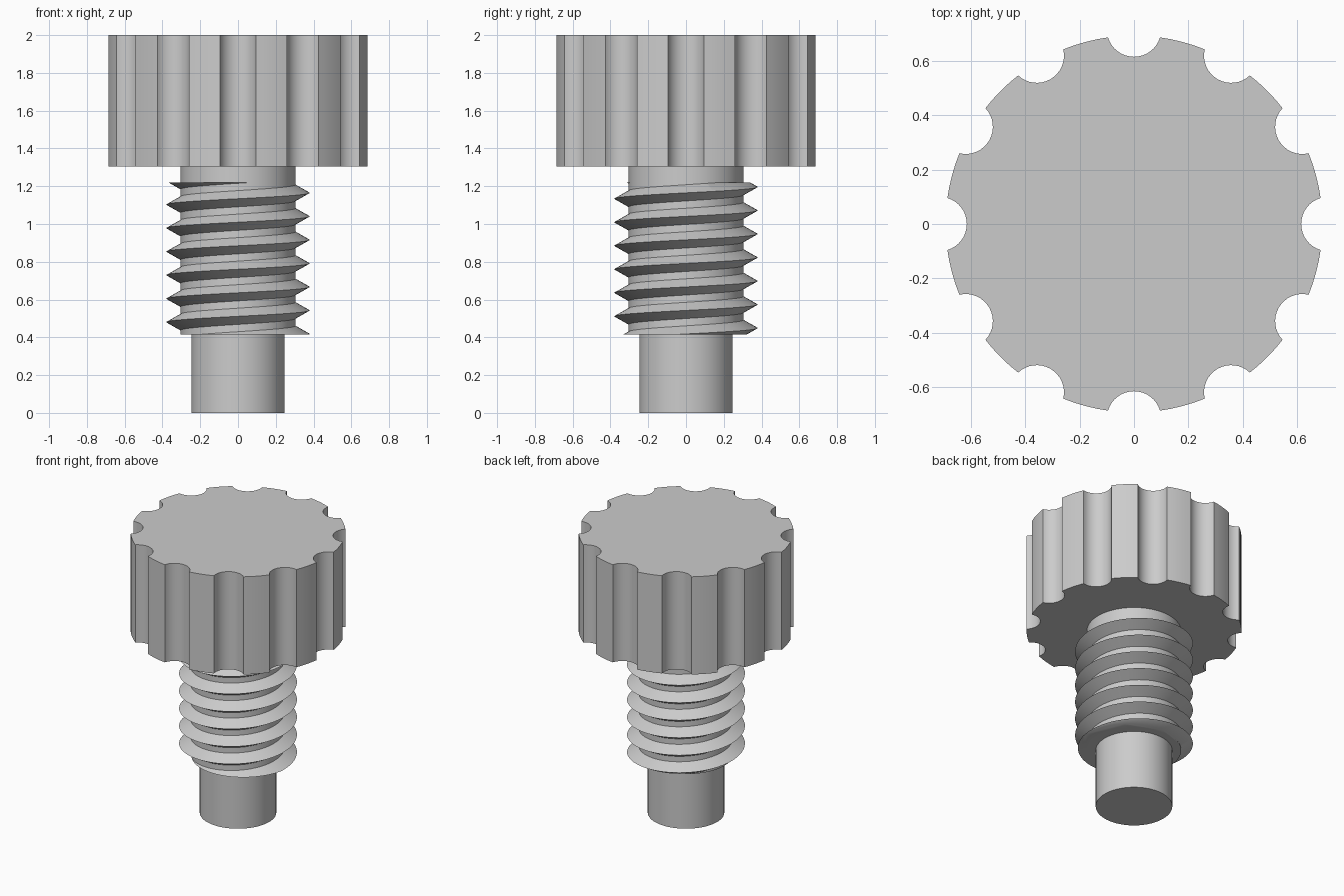
import bpy, bmesh
from math import sin, cos, acos, pi, tau, radians

cube = bpy.data.objects.get("Cube")
if cube:
    bpy.data.objects.remove(cube)

GREY = (0.6, 0.6, 0.6, 1)
grey = bpy.data.materials.new("grey")
grey.use_nodes = True
grey.diffuse_color = GREY
grey.node_tree.nodes["Principled BSDF"].inputs["Base Color"].default_value = GREY


def finish(name, bm):
    """Turn a bmesh into a smooth, sharp-edged object."""
    bmesh.ops.recalc_face_normals(bm, faces=bm.faces)
    mesh = bpy.data.meshes.new(name)
    bm.to_mesh(mesh)
    bm.free()
    mesh.materials.append(grey)
    obj = bpy.data.objects.new(name, mesh)
    bpy.context.collection.objects.link(obj)
    bpy.ops.object.select_all(action='DESELECT')
    obj.select_set(True)
    bpy.context.view_layer.objects.active = obj
    bpy.ops.object.shade_smooth_by_angle(angle=radians(30))


def prism(name, outline, bottom, top):
    """Extrude a flat outline between two heights."""
    bm = bmesh.new()
    face = bm.faces.new([bm.verts.new((x, y, bottom)) for x, y in outline])
    new = bmesh.ops.extrude_face_region(bm, geom=[face], use_keep_orig=True)["geom"]
    verts = [v for v in new if isinstance(v, bmesh.types.BMVert)]
    bmesh.ops.translate(bm, verts=verts, vec=(0, 0, top - bottom))
    finish(name, bm)


def circle(radius, count=64):
    return [(radius * cos(tau * i / count), radius * sin(tau * i / count))
            for i in range(count)]


# Knob outline: a circle with round finger grooves
KNOB_R, GROOVE_D, GROOVE_R, GROOVES = 0.693, 0.715, 0.1, 12
half = acos((KNOB_R**2 + GROOVE_D**2 - GROOVE_R**2) / (2 * KNOB_R * GROOVE_D))
swing = acos((GROOVE_D - KNOB_R * cos(half)) / GROOVE_R)
outline = []
for g in range(GROOVES):
    a = tau * g / GROOVES
    for i in range(17):
        t = a + pi + swing * (1 - i / 8)
        outline.append((GROOVE_D * cos(a) + GROOVE_R * cos(t),
                        GROOVE_D * sin(a) + GROOVE_R * sin(t)))
    land = tau / GROOVES - 2 * half
    for i in range(1, 4):
        t = a + half + land * i / 4
        outline.append((KNOB_R * cos(t), KNOB_R * sin(t)))

prism("knob", outline, 1.305, 2)
prism("threaded_core", circle(0.304), 0.415, 1.305)
prism("plain_tip", circle(0.247), 0, 0.415)

# Thread: a triangular section swept up a helix, then cut flat at both ends
PITCH, STEPS, TURNS = 0.1245, 64, 9
SECTION = [(0.295, -0.048), (0.38, 0), (0.295, 0.048)]
bm = bmesh.new()
rings = []
for i in range(STEPS * TURNS + 1):
    a = tau * i / STEPS
    z = 0.418 + PITCH * (i / STEPS - 1)
    rings.append([bm.verts.new((r * cos(a), r * sin(a), z + dz)) for r, dz in SECTION])
for low, high in zip(rings, rings[1:]):
    for k in range(3):
        n = (k + 1) % 3
        bm.faces.new((low[k], low[n], high[n], high[k]))
bm.faces.new(rings[0])
bm.faces.new(rings[-1])
for height, direction in ((0.415, -1), (1.22, 1)):
    cut = bmesh.ops.bisect_plane(
        bm, geom=bm.verts[:] + bm.edges[:] + bm.faces[:],
        plane_co=(0, 0, height), plane_no=(0, 0, direction), clear_outer=True)
    edges = [e for e in cut["geom_cut"] if isinstance(e, bmesh.types.BMEdge)]
    bmesh.ops.holes_fill(bm, edges=edges, sides=0)
finish("screw_thread", bm)
